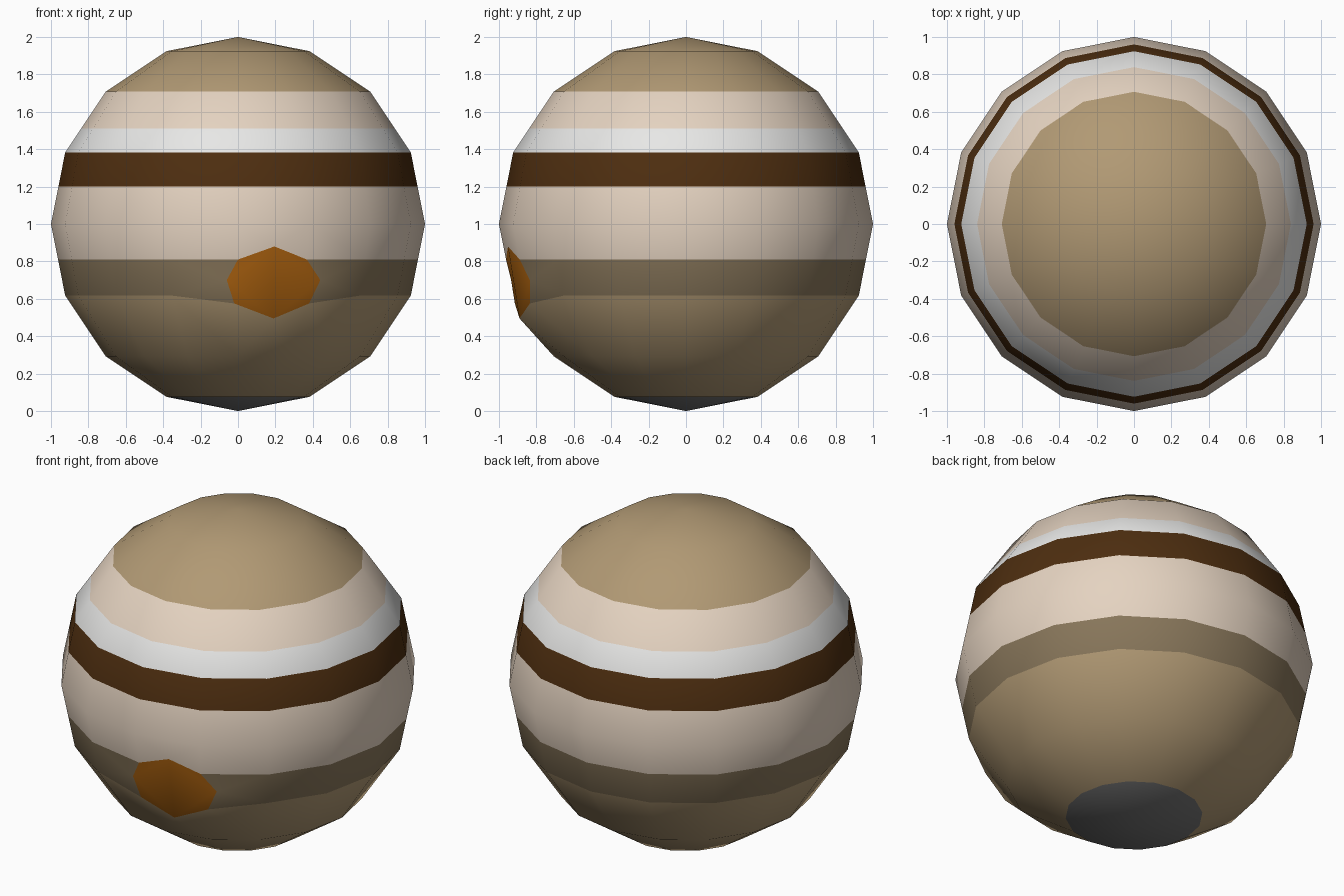
import bpy, bmesh, math
from mathutils import Vector

if "Cube" in bpy.data.objects:
    bpy.data.objects.remove(bpy.data.objects["Cube"])

SEG = 16
# colour name -> linear value
COLOURS = {
    "khaki": (0.44, 0.32, 0.175), "pale_peach": (0.78, 0.65, 0.53),
    "white": (0.80, 0.80, 0.79), "dark_brown": (0.075, 0.027, 0.005),
    "grey_brown": (0.25, 0.185, 0.105), "orange": (0.42, 0.125, 0.005),
    "grey": (0.17, 0.17, 0.17),
}
NAMES = list(COLOURS)
# bands by lower height limit, from the top down
BANDS = [(1.707, "khaki"), (1.51, "pale_peach"), (1.383, "white"), (1.20, "dark_brown"),
         (0.81, "pale_peach"), (0.617, "grey_brown"), (0.076, "khaki"), (-1, "grey")]


def profile():
    """Half octagon-stepped circle with extra cuts at the stripe edges."""
    base = [(math.sin(i * math.pi / 8), 1 + math.cos(i * math.pi / 8)) for i in range(9)]
    pts = base[1:-1]
    for z in (1.51, 1.20, 0.81):
        for (r0, z0), (r1, z1) in zip(base, base[1:]):
            if z0 > z > z1:
                t = (z0 - z) / (z0 - z1)
                pts.append((r0 + t * (r1 - r0), z))
    return sorted(pts, key=lambda p: -p[1])


# globe body: rings joined into bands, closed by fans at the poles
bm = bmesh.new()
prof = profile()
rings = [[bm.verts.new((r * math.sin(2 * math.pi * i / SEG),
                        -r * math.cos(2 * math.pi * i / SEG), z)) for i in range(SEG)]
         for r, z in prof]
top, bottom = bm.verts.new((0, 0, 2)), bm.verts.new((0, 0, 0))
spot = None
for i in range(SEG):
    j = (i + 1) % SEG
    bm.faces.new((top, rings[0][i], rings[0][j]))
    bm.faces.new((bottom, rings[-1][j], rings[-1][i]))
    for (r, z), a, b in zip(prof, rings, rings[1:]):
        f = bm.faces.new((a[i], b[i], b[j], a[j]))
        if i == 0 and abs(z - 0.81) < 1e-4:
            spot = f

# stripe colours by height
for f in bm.faces:
    z = f.calc_center_median().z
    f.material_index = NAMES.index(next(n for low, n in BANDS if z > low))

# storm spot: one front face grown into an eight-sided oval
spot.material_index = NAMES.index("orange")
mids = [Vector((-0.06, -0.935, 0.70)), Vector((0.19, -0.89, 0.495)),
        Vector((0.44, -0.835, 0.70)), Vector((0.195, -0.952, 0.88))]
corners = list(spot.verts)          # upper left, lower left, lower right, upper right
around = {f for e in spot.edges for f in e.link_faces if f is not spot}
for k in range(4):
    edge = bm.edges.get((corners[k], corners[(k + 1) % 4]))
    _, v = bmesh.utils.edge_split(edge, corners[k], 0.5)
    v.co = mids[k]
corners[1].co = (-0.02, -0.915, 0.575)
corners[2].co = (0.38, -0.835, 0.575)
bmesh.ops.triangulate(bm, faces=list(around))

bmesh.ops.recalc_face_normals(bm, faces=bm.faces)
for f in bm.faces:
    f.smooth = True

mesh = bpy.data.meshes.new("banded_planet")
bm.to_mesh(mesh)
bm.free()
for name, rgb in COLOURS.items():
    mat = bpy.data.materials.new(name)
    mat.diffuse_color = (*rgb, 1)
    mat.use_nodes = True
    mat.node_tree.nodes["Principled BSDF"].inputs["Base Color"].default_value = mat.diffuse_color
    mesh.materials.append(mat)
bpy.context.collection.objects.link(bpy.data.objects.new("banded_planet", mesh))
